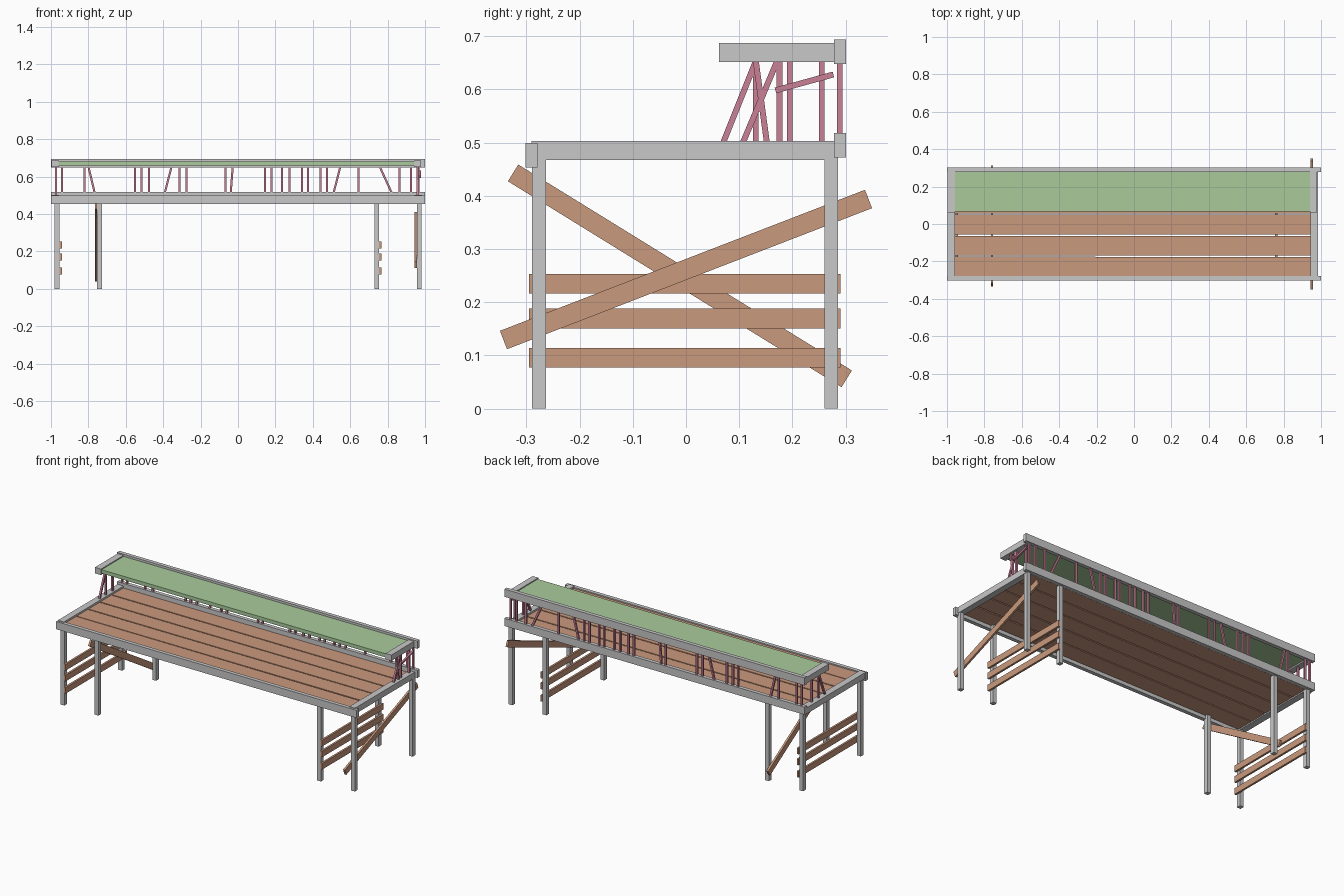
import bpy
from mathutils import Vector, Matrix

cube = bpy.data.objects.get("Cube")
if cube:
    bpy.data.objects.remove(cube, do_unlink=True)


def material(name, rgb):
    m = bpy.data.materials.new(name)
    m.use_nodes = True
    m.diffuse_color = (*rgb, 1)
    m.node_tree.nodes["Principled BSDF"].inputs["Base Color"].default_value = (*rgb, 1)
    return m


GREY = material("frame grey", (0.58, 0.58, 0.58))
BROWN = material("plank brown", (0.59, 0.32, 0.205))
GREEN = material("shelf green", (0.40, 0.60, 0.33))
PINK = material("post pink", (0.58, 0.22, 0.31))


def box(name, mat, x, y, z, yaw=0):
    """Box from (min, max) ranges on each axis."""
    bpy.ops.mesh.primitive_cube_add(size=1, location=[sum(r) / 2 for r in (x, y, z)])
    ob = bpy.context.object
    ob.name = name
    ob.scale = [r[1] - r[0] for r in (x, y, z)]
    ob.rotation_euler.z = yaw
    ob.data.materials.append(mat)
    return ob


def beam(name, mat, a, b, wide, thick):
    """Square-ended beam between two points; thick is along x where possible."""
    a, b = Vector(a), Vector(b)
    d = b - a
    up = d.normalized()
    side = Vector((1, 0, 0))
    side = (side - up * side.dot(up)).normalized()
    rot = Matrix((side, up.cross(side), up)).transposed()
    ob = box(name, mat, (0, thick), (0, wide), (0, d.length))
    ob.rotation_euler = rot.to_euler()
    ob.location = (a + b) / 2
    return ob


LONG = (-1, 1)
INNER = (-0.957, 0.945)
FRONT, BACK = (-0.302, -0.279), (0.278, 0.301)

# Table frame
box("front_rail", GREY, LONG, FRONT, (0.453, 0.499))
box("back_rail", GREY, LONG, BACK, (0.472, 0.518))
box("right_end_rail", GREY, (-0.997, -0.957), (-0.29, 0.278), (0.467, 0.503))
box("left_end_rail", GREY, (0.945, 0.983), (-0.29, 0.278), (0.467, 0.503))

# Table top planks
pitch = 0.1125
for i in range(5):
    y = -0.281 + i * pitch
    yaw = -0.002 if i == 0 else 0
    box("table_plank", BROWN, INNER, (y, y + pitch - 0.007), (0.474, 0.492), yaw)

# Legs
for x in (-0.98, -0.753, 0.73, 0.956):
    for y in (-0.289, 0.26):
        box("leg", GREY, (x, x + 0.025), (y, y + 0.026), (0, 0.476))

# Horizontal slats and diagonal braces between legs
for x in (-0.954, 0.755):
    for z in (0.077, 0.151, 0.216):
        box("leg_slat", BROWN, (x, x + 0.012), (-0.295, 0.29), (z, z + 0.037))
beam("left_brace", BROWN, (0.951, -0.343, 0.129), (0.951, 0.343, 0.394), 0.037, 0.012)
beam("right_brace", BROWN, (-0.759, -0.325, 0.443), (-0.759, 0.302, 0.056), 0.037, 0.012)

# Upper shelf
box("shelf_back_rail", GREY, LONG, BACK, (0.648, 0.694))
box("shelf_right_end", GREY, (-0.997, -0.957), (0.062, 0.278), (0.651, 0.687))
box("shelf_left_end", GREY, (0.94, 0.978), (0.062, 0.278), (0.651, 0.687))
box("shelf_panel", GREEN, (-0.957, 0.94), (0.068, 0.28), (0.659, 0.681))

LOW, HIGH, POST = 0.5, 0.655, 0.011


def post(xa, ya, xb, yb):
    beam("post", PINK, (xa, ya, LOW), (xb, yb, HIGH), POST, POST)


# Upright and leaning posts along the back
for x in (-0.94, -0.82, -0.55, -0.515, -0.475, -0.313, -0.275, -0.067, 0.145, 0.18,
          0.235, 0.275, 0.342, 0.375, 0.44, 0.475, 0.645, 0.863, 0.925, -0.973, 0.965):
    post(x, 0.289, x, 0.289)
for low, high in ((-0.763, -0.8), (-0.395, -0.355), (-0.04, -0.028),
                  (0.508, 0.547), (0.828, 0.757)):
    post(low, 0.289, high, 0.289)

# Posts under the shelf ends
for x, spots in ((-0.973, ((0.07, 0.132), (0.131, 0.131), (0.195, 0.195))),
                 (0.961, ((0.107, 0.172), (0.152, 0.131), (0.176, 0.176), (0.255, 0.255)))):
    for low, high in spots:
        post(x, low, x, high)
beam("loose_post", PINK, (0.974, 0.168, 0.598), (0.974, 0.277, 0.628), POST, POST)
